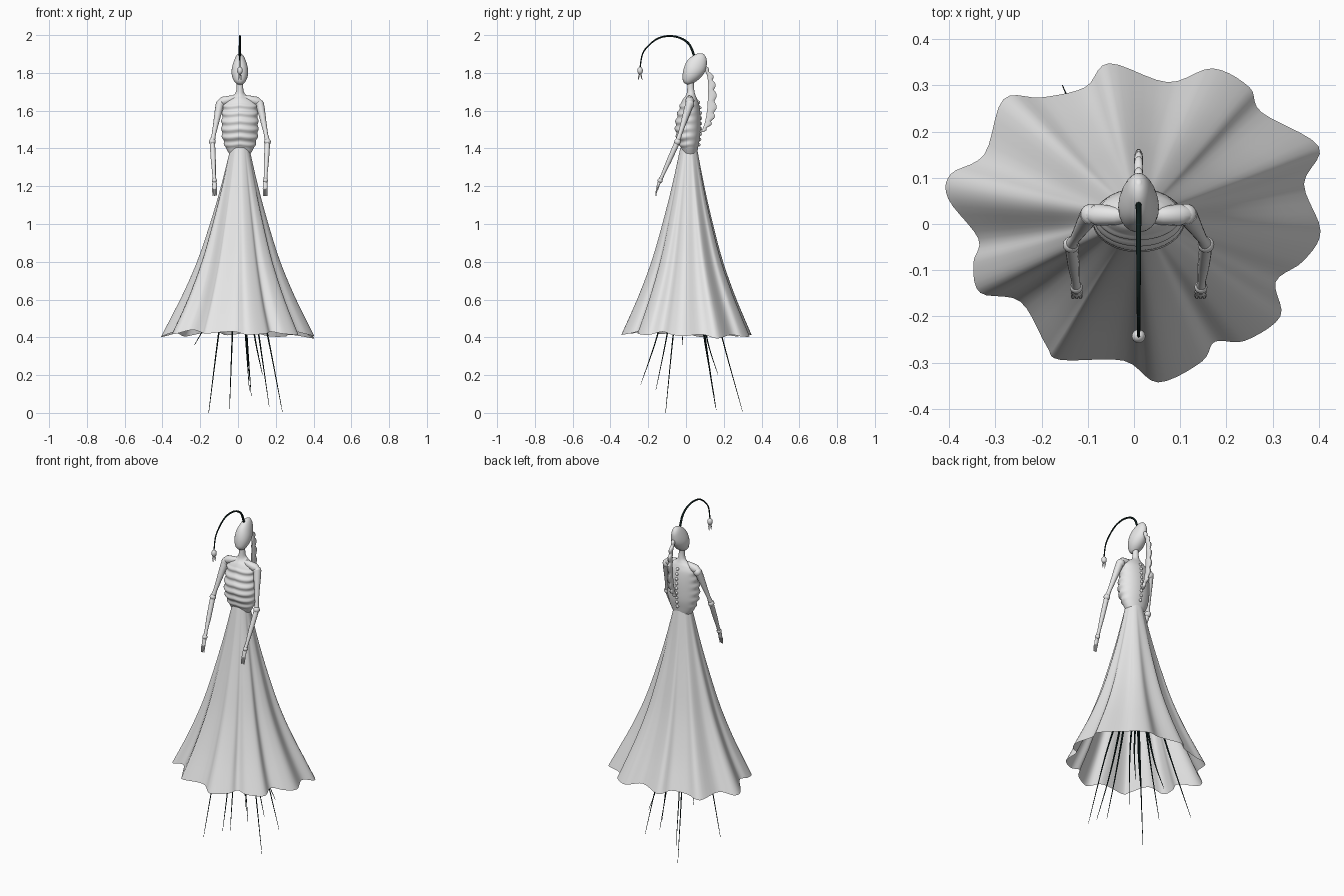
import bpy, math
from mathutils import Vector

if "Cube" in bpy.data.objects:
    bpy.data.objects.remove(bpy.data.objects["Cube"])

CX = 0.01  # body centre line


def material(name, rgb):
    m = bpy.data.materials.new(name)
    m.diffuse_color = (*rgb, 1)
    m.use_nodes = True
    m.node_tree.nodes["Principled BSDF"].inputs["Base Color"].default_value = m.diffuse_color
    return m


GREY = material("pale_grey", (0.8, 0.8, 0.8))
BLACK = material("green_black", (0.004, 0.012, 0.011))


def loft(name, rings, mat, caps=True):
    """Skin a list of equal closed rings."""
    n = len(rings[0])
    verts = [p for r in rings for p in r]
    faces = []
    for i in range(len(rings) - 1):
        for j in range(n):
            k = (j + 1) % n
            faces.append((i * n + j, i * n + k, (i + 1) * n + k, (i + 1) * n + j))
    if caps:
        faces.append(tuple(range(n))[::-1])
        faces.append(tuple(range((len(rings) - 1) * n, len(rings) * n)))
    me = bpy.data.meshes.new(name)
    me.from_pydata(verts, [], faces)
    me.materials.append(mat)
    ob = bpy.data.objects.new(name, me)
    bpy.context.collection.objects.link(ob)
    bpy.ops.object.select_all(action='DESELECT')
    ob.select_set(True)
    bpy.context.view_layer.objects.active = ob
    bpy.ops.object.shade_smooth_by_angle(angle=math.radians(50))
    return ob


def spline(pts, per, closed=False):
    """Catmull-Rom points through tuples of any length."""
    pts = [Vector(p) for p in pts]
    n = len(pts)
    get = (lambda i: pts[i % n]) if closed else (lambda i: pts[max(0, min(n - 1, i))])
    out = []
    for i in range(n if closed else n - 1):
        a, b, c, d = (get(i + k) for k in (-1, 0, 1, 2))
        for s in range(per):
            t = s / per
            out.append(0.5 * (2 * b + (c - a) * t + (2 * a - 5 * b + 4 * c - d) * t * t
                              + (3 * b - a - 3 * c + d) * t ** 3))
    return out if closed else out + [pts[-1]]


def tube(name, pts, radii, mat, sides=10):
    """Tube along points; each radius is a number or (across x, depth)."""
    pts = [Vector(p) for p in pts]
    rings = []
    for i, p in enumerate(pts):
        t = (pts[min(i + 1, len(pts) - 1)] - pts[max(i - 1, 0)]).normalized()
        u = (Vector((1, 0, 0)) - t * t.x).normalized()
        v = t.cross(u)
        r = radii[i]
        ru, rv = r if isinstance(r, tuple) else (r, r)
        rings.append([p + u * ru * math.cos(a) + v * rv * math.sin(a)
                      for a in (math.tau * k / sides for k in range(sides))])
    return loft(name, rings, mat)


def ball(name, c, r, mat, stretch=1.0):
    ang = [math.pi * (0.04 + 0.92 * k / 10) for k in range(11)]
    return tube(name, [(c[0], c[1], c[2] - r * stretch * math.cos(a)) for a in ang],
                [r * math.sin(a) for a in ang], mat, 14)


# Skirt: wavy hem outline shrunk up to a round waist
hem = [(-.054, .348), (.073, .307), (.17, .337), (.25, .296), (.276, .242), (.40, .168),
       (.368, .086), (.404, -.015), (.367, -.08), (.307, -.125), (.317, -.2), (.24, -.253),
       (.175, -.255), (.147, -.298), (.052, -.343), (-.022, -.296), (-.16, -.294),
       (-.19, -.263), (-.246, -.168), (-.333, -.149), (-.348, -.086), (-.337, -.032),
       (-.402, .054), (-.397, .108), (-.324, .151), (-.283, .27), (-.2, .274), (-.106, .296)]
outline = spline(hem, 5, True)
waist = Vector((CX, 0.014))
levels = spline([(1.405, .135), (1.2, .26), (1.0, .40), (.8, .56), (.6, .77), (.42, 1.0)], 4)
rings = []
for z, s in levels:
    t = (1.405 - z) / 0.985
    fold = min(1, t * 1.15) ** 0.7
    ring = []
    for p in outline:
        a = math.atan2(p.y, p.x)
        smooth = Vector((.365 * math.cos(a), .325 * math.sin(a)))
        q = smooth.lerp(p, fold) * s + waist * (1 - t)
        drop = (p.length - smooth.length) * -0.35 * t ** 3
        ring.append((q.x, q.y, z + drop))
    rings.append(ring)
loft("skirt", rings, GREY, caps=False)

# Ribcage and neck: stacked ovals with rib ridges on the front and sides
body = spline([(1.33, .03, .02, .02), (1.37, .055, .02, .036), (1.41, .077, .018, .047),
               (1.46, .093, .012, .062), (1.52, .097, .010, .067), (1.58, .094, .015, .061),
               (1.63, .088, .02, .050), (1.66, .068, .022, .038), (1.68, .038, .025, .026),
               (1.70, .021, .025, .02), (1.74, .017, .025, .017), (1.79, .02, .03, .02)], 8)
rings = []
for z, hw, cy, hd in body:
    ridge = math.sin(math.tau * (z - 1.41) / 0.042) if 1.41 < z < 1.64 else 0
    ring = []
    for k in range(40):
        a = math.tau * k / 40
        c, s = math.cos(a), math.sin(a)
        m = 0.0045 * ridge * max(0, min(1, 0.7 - s))
        ring.append((CX + (hw + m) * c, cy + (hd + m) * s, z - 0.012 * max(0, -s) * abs(c)))
    rings.append(ring)
loft("ribcage", rings, GREY)

# Spine knobs down the back
for k in range(9):
    z = 1.42 + k * 0.028
    near = min(body, key=lambda b: abs(b[0] - z))
    ball("vertebra", (CX, near[2] + near[3], z), 0.009, GREY)

# Head: egg leaning back from chin to crown
prof = spline([(0, .010, .010), (.07, .027, .026), (.25, .041, .044), (.45, .044, .054),
               (.65, .037, .054), (.85, .025, .038), (.95, .015, .022), (1, .004, .005)], 4)
chin, crown = Vector((CX, -.002, 1.742)), Vector((CX, .092, 1.9))
tube("head", [chin.lerp(crown, p[0]) for p in prof], [(p[1], p[2]) for p in prof], GREY, 24)

# Scalloped crest hanging behind the head
crest = spline([(1.84, .085, .10), (1.78, .112, .138), (1.70, .116, .152), (1.60, .110, .152),
                (1.53, .097, .128), (1.485, .078, .086)], 14)
rings = []
for i, (z, y0, y1) in enumerate(crest):
    y1 += 0.014 * abs(math.sin(math.pi * i / 8.75)) - 0.004
    mid, half = (y0 + y1) / 2, max(0.003, (y1 - y0) / 2)
    rings.append([(CX + .010 * math.cos(a), mid + half * math.sin(a), z)
                  for a in (math.tau * k / 10 for k in range(10))])
loft("crest", rings[::-1], GREY)

# Lure: arched stalk, bulb and trailing threads
stalk = spline([(CX, .045, 1.885), (CX, .02, 1.947), (CX, -.02, 1.98), (CX, -.077, 1.995),
                (CX, -.14, 1.986), (CX, -.193, 1.95), (CX, -.23, 1.9), (CX, -.244, 1.82)], 5)
tube("lure_stalk", stalk, [.0065 - .0035 * i / len(stalk) for i in range(len(stalk))], BLACK, 8)
ball("lure_bulb", (CX, -.243, 1.812), .015, GREY, 1.35)
for k in range(4):
    a = math.tau * k / 4 + 0.6
    dx, dy = math.cos(a), math.sin(a)
    tube("lure_thread", [(CX + .003 * dx, -.243 + .003 * dy, 1.8),
                         (CX + .008 * dx, -.243 + .010 * dy, 1.78),
                         (CX + .009 * dx, -.243 + .014 * dy, 1.763)],
         [.003, .002, .001], GREY, 6)

# Arms, mirrored about the body centre line
for side, label in ((-1, "left"), (1, "right")):
    def P(x, y, z):
        return Vector((CX + side * x, y, z))
    tube(label + "_collarbone", [P(.0, .02, 1.668), P(.05, .018, 1.66), P(.09, .02, 1.65),
                                 P(.112, .02, 1.64)], [.014, .02, .024, .014], GREY, 12)
    ball(label + "_shoulder", P(.103, .02, 1.635), .024, GREY)
    shoulder, elbow, wrist = P(.105, .02, 1.64), P(.146, -.045, 1.435), P(.135, -.137, 1.23)
    tube(label + "_upper_arm", [shoulder.lerp(elbow, t) for t in (0, .2, .5, .8, 1)],
         [.022, .02, .015, .011, .014], GREY, 12)
    ball(label + "_elbow", elbow, .018, GREY)
    tube(label + "_forearm", [elbow.lerp(wrist, t) for t in (0, .2, .5, .85, 1)],
         [.014, .014, .013, .009, .011], GREY, 12)
    ball(label + "_wrist", wrist, .014, GREY)
    tube(label + "_palm", [wrist, P(.134, -.146, 1.21), P(.134, -.152, 1.185)],
         [.009, (.013, .008), (.012, .006)], GREY, 10)
    for f in (-1, 0, 1):
        x = .134 + .008 * f
        tube(label + "_finger", [P(x, -.151, 1.19), P(x, -.158, 1.168), P(x, -.16, 1.148)],
             [.005, .0045, .003], GREY, 6)

# Dark tendrils under the skirt, spreading toward their tips
tips = [(.235, -.108, .005), (-.155, .30, .005), (-.045, .16, .015), (.165, .155, .035),
        (.065, -.24, .15), (.06, -.16, .12), (-.23, -.02, .36), (-.155, -.108, .0),
        (.13, .17, .2), (.07, .15, .09)]
for x, y, z in tips:
    pts = spline([(CX + .15 * x, .015 + .15 * y, 1.1), (.35 * x, .01 + .35 * y, .75),
                  (.66 * x, .62 * y, max(.42, z + .15)), (x, y, z)], 6)
    n = len(pts) - 1
    tube("tendril", pts, [.009 * (1 - i / n) + .001 for i in range(n + 1)], BLACK, 6)
